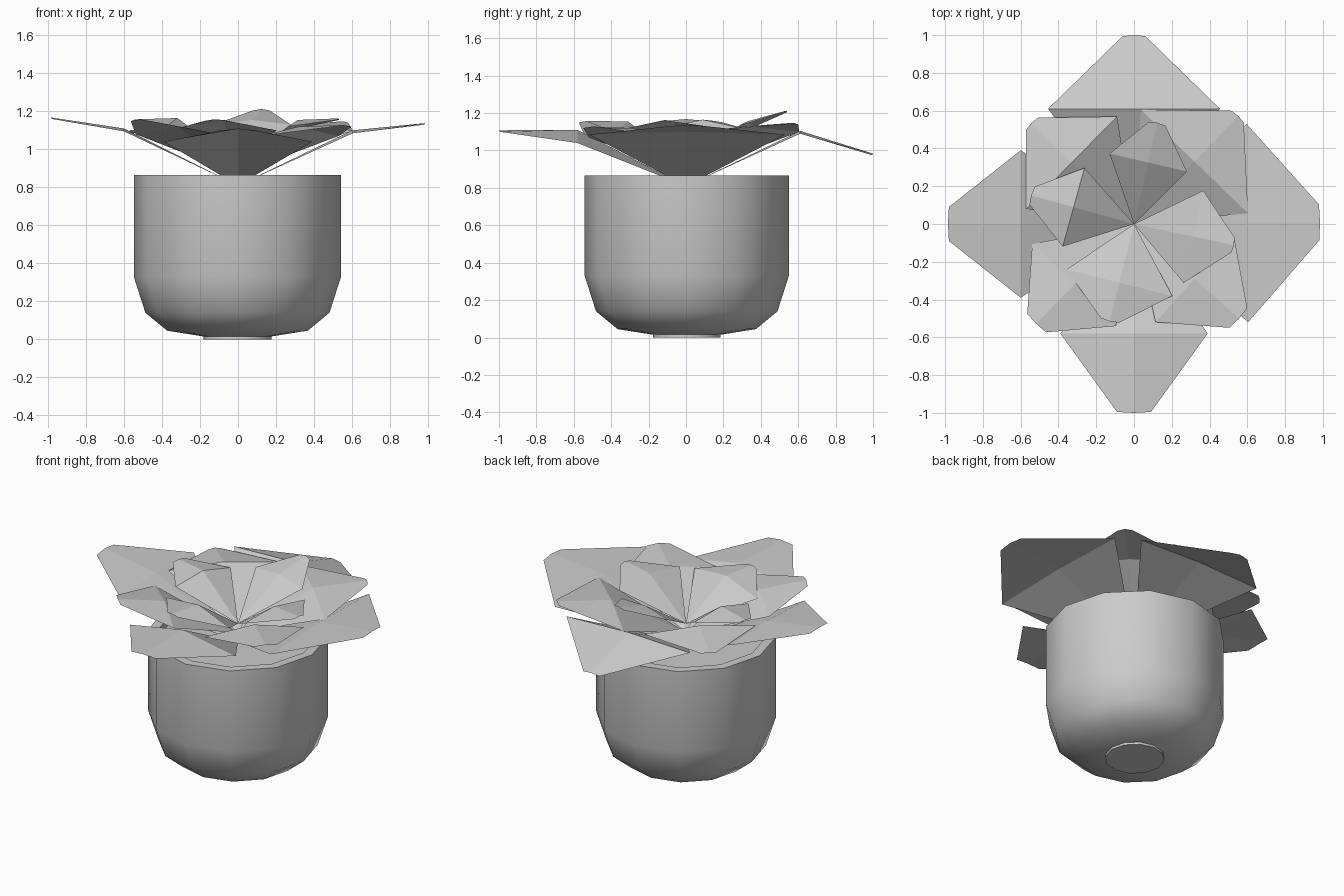
import bpy, bmesh, math
from math import cos, sin, radians

if "Cube" in bpy.data.objects:
    bpy.data.objects.remove(bpy.data.objects["Cube"])

def make(name, verts, faces):
    me = bpy.data.meshes.new(name)
    me.from_pydata(verts, [], faces)
    bm = bmesh.new()
    bm.from_mesh(me)
    bmesh.ops.recalc_face_normals(bm, faces=bm.faces)
    bm.to_mesh(me)
    bm.free()
    ob = bpy.data.objects.new(name, me)
    bpy.context.collection.objects.link(ob)
    return ob

def lathe(name, profile, n=12):
    verts = [(r * cos(2 * math.pi * i / n), r * sin(2 * math.pi * i / n), z)
             for r, z in profile for i in range(n)]
    faces = [(k * n + i, k * n + (i + 1) % n, (k + 1) * n + (i + 1) % n, (k + 1) * n + i)
             for k in range(len(profile) - 1) for i in range(n)]
    faces.append(tuple(range(n)))
    faces.append(tuple(range(len(verts) - n, len(verts))))
    ob = make(name, verts, faces)
    bpy.ops.object.select_all(action='DESELECT')
    ob.select_set(True)
    bpy.context.view_layer.objects.active = ob
    bpy.ops.object.shade_smooth_by_angle(angle=radians(40))
    return ob

# Pot with rounded lower body, foot ring, rim and soil level inside
pot = lathe("pot", [(0.18, 0), (0.18, 0.015), (0.37, 0.045), (0.485, 0.14),
                    (0.546, 0.33), (0.546, 0.865), (0.487, 0.865), (0.477, 0.83)])
pot.location = (-0.003, 0.004, 0)

def leaf(name, base_z, ang, r, hw, edge_z, mid_z, tip_r, tip_hw, tip_z):
    """Ridged pointed leaf: base point, wide middle, narrow blunt tip."""
    a = radians(ang)
    def p(u, v, z):
        return (u * cos(a) - v * sin(a), u * sin(a) + v * cos(a), z)
    verts = [p(0, 0, base_z), p(r, -hw, edge_z), p(r, 0, mid_z), p(r, hw, edge_z),
             p(tip_r, -tip_hw, tip_z), p(tip_r + 0.005, 0, tip_z + 0.008), p(tip_r, tip_hw, tip_z)]
    make(name, verts, [(0, 1, 2), (0, 2, 3), (1, 4, 5, 2), (2, 5, 6, 3)])

# Leaf rings: angle, mid radius, half width, edge z, centre z, tip radius, tip half width, tip z
rings = {
    "outer_leaf": (0.81, [
        (0.5, 0.60, 0.525, 1.085, 1.10, 0.98, 0.095, 1.13),
        (90, 0.61, 0.455, 1.09, 1.105, 0.995, 0.06, 0.975),
        (180, 0.60, 0.39, 1.095, 1.11, 0.98, 0.09, 1.16),
        (-90, 0.58, 0.39, 1.04, 1.11, 0.995, 0.09, 1.10)]),
    "middle_leaf": (0.87, [
        (46, 0.46, 0.395, 1.10, 1.13, 0.79, 0.045, 1.14),
        (135.5, 0.463, 0.343, 1.10, 1.13, 0.757, 0.045, 1.08),
        (225.5, 0.453, 0.31, 1.08, 1.12, 0.735, 0.07, 1.15),
        (-42, 0.432, 0.31, 1.07, 1.12, 0.743, 0.07, 1.12)]),
    "inner_leaf": (0.93, [
        (-12, 0.322, 0.25, 1.12, 1.155, 0.536, 0.04, 1.155),
        (77, 0.334, 0.21, 1.13, 1.155, 0.545, 0.045, 1.205),
        (164.5, 0.332, 0.216, 1.12, 1.165, 0.56, 0.05, 1.15),
        (-104, 0.32, 0.289, 1.10, 1.155, 0.526, 0.05, 1.15)]),
}
for name, (base_z, leaves) in rings.items():
    for i, params in enumerate(leaves):
        leaf(f"{name}_{i + 1}", base_z, *params)
